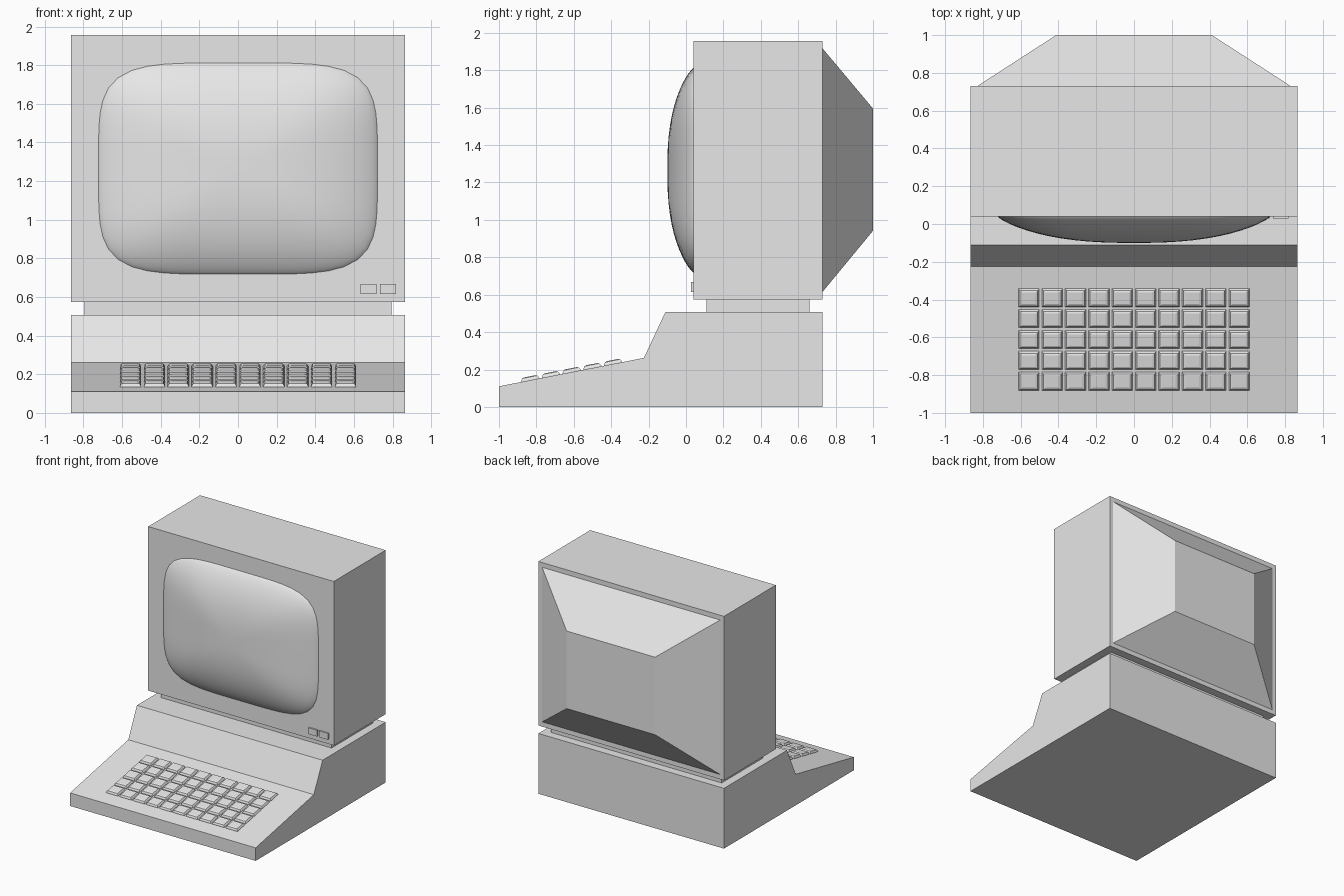
import bpy
import bmesh
import math
from mathutils import Matrix

cube = bpy.data.objects.get("Cube")
if cube:
    bpy.data.objects.remove(cube, do_unlink=True)

grey = bpy.data.materials.new("plain grey")
grey.use_nodes = True
colour = (0.8, 0.8, 0.8, 1)
grey.diffuse_color = colour
grey.node_tree.nodes["Principled BSDF"].inputs["Base Color"].default_value = colour

WIDTH = 0.865    # half width of case and base
FRONT, BACK = 0.04, 0.73


def finish(name, bm):
    bmesh.ops.recalc_face_normals(bm, faces=bm.faces)
    mesh = bpy.data.meshes.new(name)
    bm.to_mesh(mesh)
    bm.free()
    mesh.materials.append(grey)
    obj = bpy.data.objects.new(name, mesh)
    bpy.context.collection.objects.link(obj)
    return obj


def loft(bm, rings):
    """Join matching rings of points and cap both ends."""
    loops = [[bm.verts.new(p) for p in ring] for ring in rings]
    for a, b in zip(loops, loops[1:]):
        for i in range(len(a)):
            j = (i + 1) % len(a)
            bm.faces.new((a[i], a[j], b[j], b[i]))
    bm.faces.new(loops[0])
    bm.faces.new(loops[-1])


def rect_y(y, x0, x1, z0, z1):
    return [(x0, y, z0), (x1, y, z0), (x1, y, z1), (x0, y, z1)]


def box(name, x0, x1, y0, y1, z0, z1):
    bm = bmesh.new()
    loft(bm, [rect_y(y, x0, x1, z0, z1) for y in (y0, y1)])
    return finish(name, bm)


# Base: side profile extruded across the width
profile = [(-1, 0), (-1, 0.11), (-0.225, 0.262), (-0.11, 0.508), (BACK, 0.508), (BACK, 0)]
bm = bmesh.new()
loft(bm, [[(x, y, z) for y, z in profile] for x in (-WIDTH, WIDTH)])
finish("keyboard_base", bm)

# Monitor case and its neck
box("monitor_neck", -0.795, 0.795, 0.11, 0.66, 0.5, 0.58)
box("monitor_case", -WIDTH, WIDTH, FRONT, BACK, 0.575, 1.957)

# Tapered rear housing
bm = bmesh.new()
loft(bm, [rect_y(BACK - 0.01, -0.83, 0.83, 0.615, 1.917),
          rect_y(BACK, -0.83, 0.83, 0.615, 1.917),
          rect_y(1, -0.412, 0.412, 0.942, 1.595)])
finish("rear_housing", bm)

# Bulging screen: rounded-rectangle rings swelling forward
SEGMENTS, RINGS, POWER = 64, 14, 4.6


def screen_ring(r):
    y = FRONT - 0.14 * (1 - r ** 2.5) ** 0.8
    ring = []
    for i in range(SEGMENTS):
        a = 2 * math.pi * i / SEGMENTS
        c, s = math.cos(a), math.sin(a)
        k = r / (abs(c) ** POWER + abs(s) ** POWER) ** (1 / POWER)
        ring.append((0.722 * k * c, y, 1.265 + 0.547 * k * s))
    return ring


bm = bmesh.new()
loft(bm, [screen_ring(math.sin(math.pi / 2 * i / RINGS)) for i in range(RINGS, 0, -1)])
screen = finish("screen", bm)
for face in screen.data.polygons:
    face.use_smooth = True
bpy.ops.object.select_all(action="DESELECT")
screen.select_set(True)
bpy.context.view_layer.objects.active = screen
bpy.ops.object.shade_smooth_by_angle(angle=math.radians(40))

# Front buttons
for side, x in (("right", 0.635), ("left", 0.735)):
    box("button_" + side, x, x + 0.083, FRONT - 0.012, FRONT + 0.01, 0.615, 0.668)

# Keys: stepped caps in a grid on the sloping deck
slope = math.atan2(0.152, 0.775)
key_steps = [(0.055, 0.049, -0.005), (0.055, 0.049, 0.004),
             (0.047, 0.041, 0.017), (0.035, 0.031, 0.021)]
bm = bmesh.new()
for row in range(5):
    for col in range(10):
        x, y = (col - 4.5) * 0.1237, -0.611 + (row - 2) * 0.1107
        place = (Matrix.Translation((x, y, 0.11 + (y + 1) * math.tan(slope)))
                 @ Matrix.Rotation(slope, 4, "X"))
        before = len(bm.verts)
        loft(bm, [[(-w, -d, h), (w, -d, h), (w, d, h), (-w, d, h)]
                  for w, d, h in key_steps])
        bm.verts.ensure_lookup_table()
        bmesh.ops.transform(bm, matrix=place, verts=bm.verts[before:])
finish("keys", bm)
